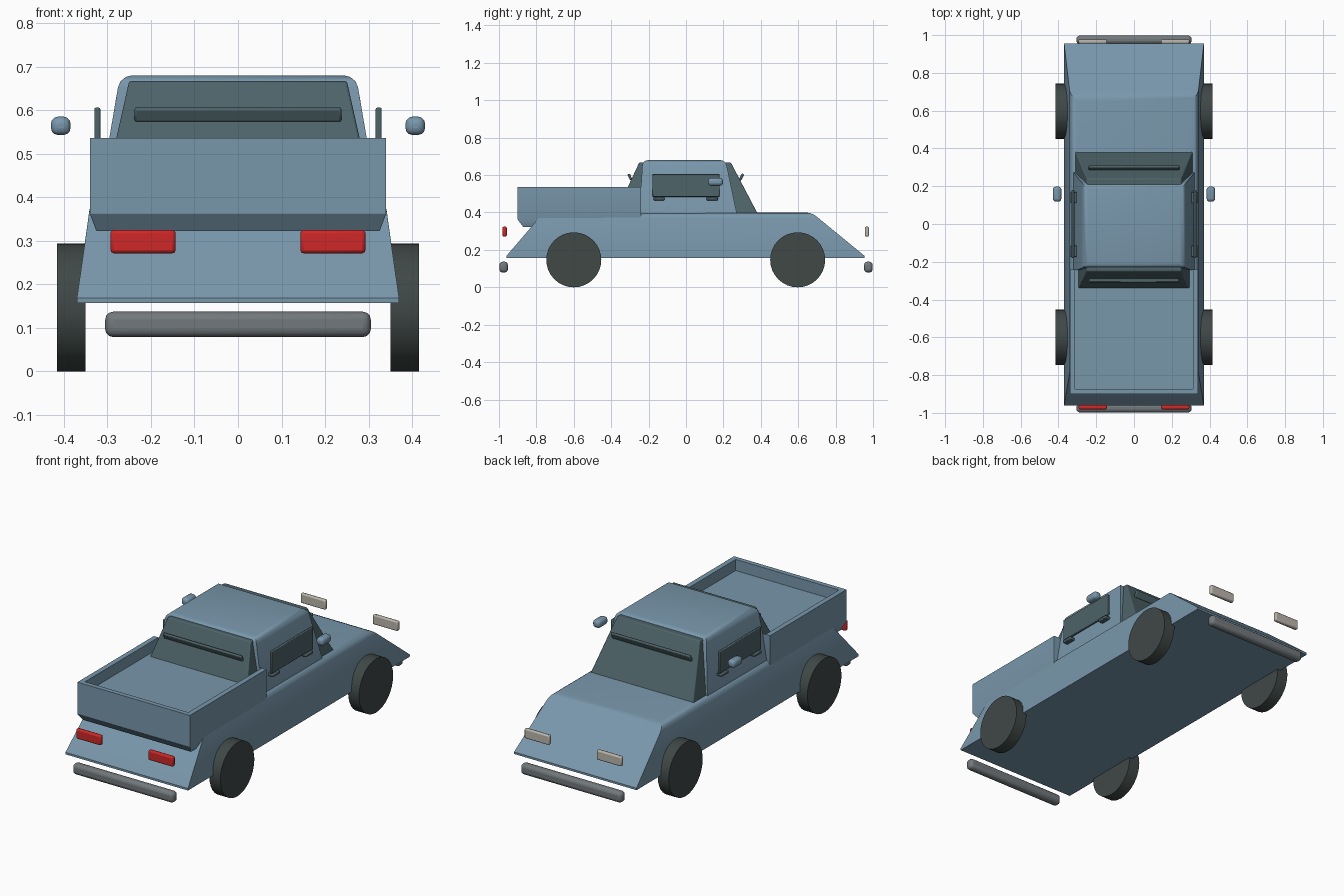
import bpy, bmesh, math
from mathutils import Matrix

cube = bpy.data.objects.get("Cube")
if cube:
    bpy.data.objects.remove(cube, do_unlink=True)


def material(name, rgb):
    m = bpy.data.materials.new(name)
    m.use_nodes = True
    m.diffuse_color = (*rgb, 1)
    m.node_tree.nodes["Principled BSDF"].inputs["Base Color"].default_value = (*rgb, 1)
    return m


BLUE = material("dusty blue paint", (0.19, 0.31, 0.41))
GLASS = material("dark teal glass", (0.075, 0.125, 0.14))
RUBBER = material("tyre rubber", (0.05, 0.065, 0.062))
GREY = material("bumper grey", (0.17, 0.19, 0.20))
RED = material("tail red", (0.62, 0.02, 0.02))
CREAM = material("lamp cream", (0.50, 0.47, 0.41))


def finish(name, bm, mat, bevel=0, segments=2):
    """Turn a bmesh into a shaded object with an optional edge bevel."""
    bmesh.ops.recalc_face_normals(bm, faces=bm.faces)
    mesh = bpy.data.meshes.new(name)
    bm.to_mesh(mesh)
    bm.free()
    mesh.materials.append(mat)
    ob = bpy.data.objects.new(name, mesh)
    bpy.context.collection.objects.link(ob)
    if bevel:
        mod = ob.modifiers.new("Bevel", "BEVEL")
        mod.width, mod.segments = bevel, segments
    bpy.ops.object.select_all(action="DESELECT")
    ob.select_set(True)
    bpy.context.view_layer.objects.active = ob
    bpy.ops.object.shade_smooth_by_angle(angle=math.radians(35))
    return ob


def loft(name, rings, mat, bevel=0, segments=2, top_bevel=0):
    """Stack rectangles given as (half width, y min, y max, z)."""
    bm = bmesh.new()
    loops = [[bm.verts.new(p) for p in
              ((-x, a, z), (x, a, z), (x, b, z), (-x, b, z))] for x, a, b, z in rings]
    for low, high in zip(loops, loops[1:]):
        for i in range(4):
            j = (i + 1) % 4
            bm.faces.new((low[i], low[j], high[j], high[i]))
    bm.faces.new(loops[0])
    bm.faces.new(loops[-1])
    if top_bevel:
        edges = [e for e in bm.edges if all(v in loops[-1] for v in e.verts)]
        bmesh.ops.bevel(bm, geom=edges, offset=top_bevel, segments=3,
                        profile=0.5, affect="EDGES")
    return finish(name, bm, mat, bevel, segments)


def box(name, centre, size, mat, bevel=0, segments=2, tilt=0):
    bm = bmesh.new()
    bmesh.ops.create_cube(bm, size=1, matrix=Matrix.Diagonal((*size, 1)))
    ob = finish(name, bm, mat, bevel, segments)
    ob.location = centre
    ob.rotation_euler.x = tilt
    return ob


# Sloped lower body
loft("body", [(0.37, -0.96, 0.955, 0.157), (0.37, -0.96, 0.955, 0.168),
              (0.336, -0.765, 0.68, 0.4)], BLUE, top_bevel=0.035)

# Cab shell and the glass wedge running through it
loft("cab", [(0.322, -0.25, 0.275, 0.38), (0.271, -0.232, 0.212, 0.68)],
     BLUE, top_bevel=0.028)
loft("cab_glass", [(0.312, -0.38, 0.385, 0.39), (0.25, -0.25, 0.24, 0.667)],
     GLASS, 0.005)

# Cargo bed with a recessed floor and tapered underside
loft("cargo_bed", [(0.325, -0.87, -0.25, 0.322), (0.34, -0.9, -0.24, 0.362),
                   (0.34, -0.9, -0.24, 0.536), (0.312, -0.874, -0.241, 0.536),
                   (0.312, -0.874, -0.241, 0.475)], BLUE, 0.006)

# Slim bars on the windscreen and rear window
box("windscreen_bar", (0, 0.297, 0.59), (0.48, 0.014, 0.038), GLASS, 0.005, tilt=-0.45)
box("rear_window_bar", (0, -0.3, 0.59), (0.475, 0.014, 0.034), GLASS, 0.005, tilt=0.45)

# Bumpers
for end, y in (("front", 0.975), ("rear", -0.975)):
    box(end + "_bumper", (0, y, 0.108), (0.61, 0.046, 0.058), GREY, 0.018, 3)

for side, s in (("left", 1), ("right", -1)):
    # Side window, handles and mirror
    box(side + "_window", (s * 0.323, 0, 0.545), (0.014, 0.36, 0.122), GLASS, 0.004)
    for place, y in (("front", 0.14), ("rear", -0.145)):
        box(f"{side}_{place}_handle", (s * 0.318, y, 0.473),
            (0.036, 0.06, 0.016), GLASS, 0.004)
    box(side + "_mirror", (s * 0.407, 0.158, 0.564), (0.045, 0.08, 0.042), BLUE, 0.016, 3)

    # Lamps
    box(side + "_headlight", (s * 0.218, 0.967, 0.298), (0.15, 0.022, 0.052), CREAM, 0.006)
    box(side + "_tail_light", (s * 0.218, -0.97, 0.298), (0.15, 0.024, 0.054), RED, 0.008)

    # Wheels
    for place, y in (("front", 0.597), ("rear", -0.6)):
        bm = bmesh.new()
        bmesh.ops.create_cone(bm, cap_ends=True, segments=32, radius1=0.147,
                              radius2=0.147, depth=0.066,
                              matrix=Matrix.Rotation(math.pi / 2, 4, "Y"))
        wheel = finish(f"{side}_{place}_wheel", bm, RUBBER)
        wheel.location = (s * 0.383, y, 0.147)
